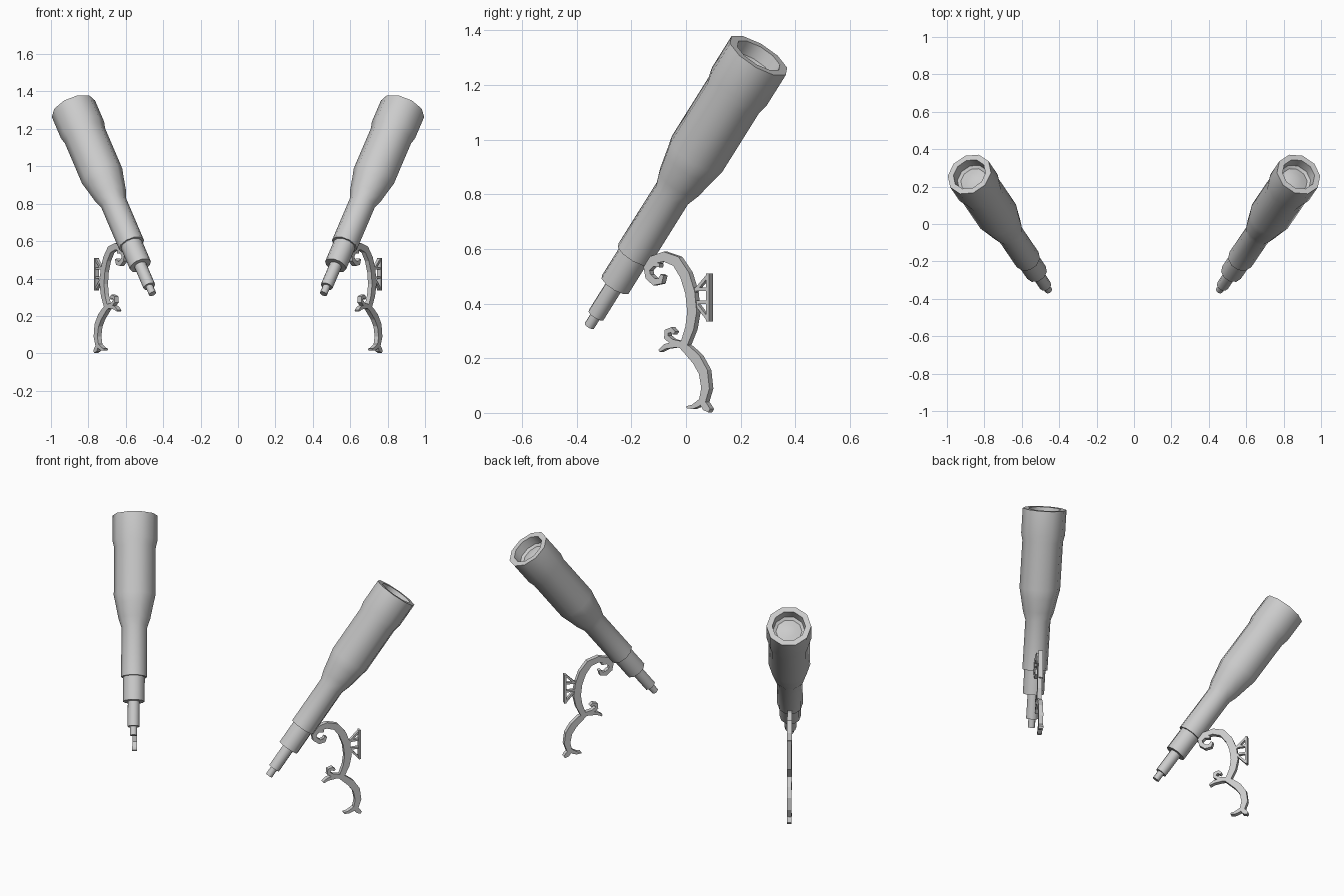
import bpy, bmesh, math
from mathutils import Vector, Matrix

if "Cube" in bpy.data.objects:
    bpy.data.objects.remove(bpy.data.objects["Cube"])

# Each spyglass and its bracket lie in one vertical plane, turned about z
D = Vector((0.564, 0.826, 0))          # horizontal direction of the plane
N = Vector((0.826, -0.564, 0))         # plane normal
BASE = Vector((0.698, 0, 0))
Z = Vector((0, 0, 1))


def plane_point(y, z, v=0.0):
    return BASE + D * (y / D.y) + N * v + Z * z


def finish(bm, name, angle):
    bmesh.ops.recalc_face_normals(bm, faces=bm.faces)
    me = bpy.data.meshes.new(name)
    bm.to_mesh(me)
    bm.free()
    ob = bpy.data.objects.new(name, me)
    bpy.context.collection.objects.link(ob)
    bpy.ops.object.select_all(action='DESELECT')
    ob.select_set(True)
    bpy.context.view_layer.objects.active = ob
    if angle:
        bpy.ops.object.shade_smooth_by_angle(angle=math.radians(angle))
    ob.modifiers.new("mirror", 'MIRROR')   # second one across x = 0
    return ob


def lathe(name, profile, start, end, sides=10):
    bm = bmesh.new()
    axis = (end - start).normalized()
    side = axis.cross(N).normalized()
    rings = []
    for t, r in profile:
        if r == 0:
            rings.append([bm.verts.new(start + axis * t)])
            continue
        rings.append([bm.verts.new(start + axis * t
                      + N * r * math.cos(a) + side * r * math.sin(a))
                      for a in (2 * math.pi * i / sides for i in range(sides))])
    for a, b in zip(rings, rings[1:]):
        for i in range(sides):
            j = (i + 1) % sides
            if len(a) == 1:
                bm.faces.new((a[0], b[i], b[j]))
            elif len(b) == 1:
                bm.faces.new((a[i], b[0], a[j]))
            else:
                bm.faces.new((a[i], b[i], b[j], a[j]))
    return finish(bm, name, 40)


def ribbon(name, path, thick=0.026):
    """Flat bar following (y, z, width) points inside the plane."""
    bm = bmesh.new()
    pts = [Vector((y / D.y, z)) for y, z, w in path]
    rings = []
    for i, p in enumerate(pts):
        d = (pts[min(i + 1, len(pts) - 1)] - pts[max(i - 1, 0)]).normalized()
        n = Vector((-d.y, d.x)) * path[i][2] / 2
        rings.append([bm.verts.new(plane_point((p.x + s * n.x) * D.y, p.y + s * n.y, v))
                      for s, v in ((1, thick / 2), (1, -thick / 2),
                                   (-1, -thick / 2), (-1, thick / 2))])
    for a, b in zip(rings, rings[1:]):
        for i in range(4):
            j = (i + 1) % 4
            bm.faces.new((a[i], a[j], b[j], b[i]))
    bm.faces.new(rings[0])
    bm.faces.new(rings[-1])
    return finish(bm, name, 0)


# Spyglass tube: eyepiece, draw tubes, flare, barrel, hood and recessed lens
start, end = Vector((0.457, -0.354, 0.318)), Vector((0.88, 0.266, 1.308))
lathe("spyglass_tube", [
    (0, 0), (0, .02), (.05, .02), (.05, .033), (.191, .033), (.191, .06),
    (.329, .06), (.329, .071), (.61, .071), (.66, .088), (.74, .104),
    (.79, .115), (1.06, .115), (1.10, .124), (1.242, .124), (1.242, .092),
    (1.19, .088), (1.18, .072), (1.19, .04), (1.195, 0)], start, end)

# Bracket: upper scroll arm and lower leg
ribbon("bracket_arm", [
    (-.08, .505, .014), (-.088, .483, .024), (-.11, .479, .026), (-.132, .5, .026),
    (-.138, .53, .026), (-.118, .56, .03), (-.075, .572, .036), (-.03, .555, .04),
    (.002, .505, .042), (.022, .44, .042), (.029, .37, .042), (.02, .31, .038),
    (-.005, .24, .03)])
ribbon("bracket_inner_curl", [(-.135, .525, .02), (-.115, .546, .02), (-.09, .54, .014)])
ribbon("bracket_leg", [
    (-.015, .25, .02), (.012, .23, .035), (.045, .195, .04), (.07, .15, .04),
    (.078, .09, .036), (.066, .04, .03), (.078, .02, .028), (.092, .008, .014)])
ribbon("bracket_toe", [(.07, .05, .02), (.05, .033, .022), (.03, .022, .016), (.01, .021, .008)])

# Small leaf and curl at the knee
ribbon("knee_leaf", [(-.092, .227, .01), (-.07, .243, .018), (-.03, .252, .024), (.005, .245, .02)])
ribbon("knee_curl", [
    (-.01, .252, .02), (-.045, .26, .02), (-.066, .278, .02), (-.064, .298, .02),
    (-.048, .304, .02), (-.036, .292, .014)])

# Mounting plate and its struts
ribbon("mount_plate", [(.086, .335, .012), (.086, .51, .012)])
for i, (a, b) in enumerate([((.086, .505), (.035, .445)), ((.03, .453), (.086, .453)),
                            ((.03, .405), (.086, .405)), ((.086, .34), (.04, .4))]):
    ribbon(f"mount_strut_{i + 1}", [(*a, .012), (*b, .012)], .018)
